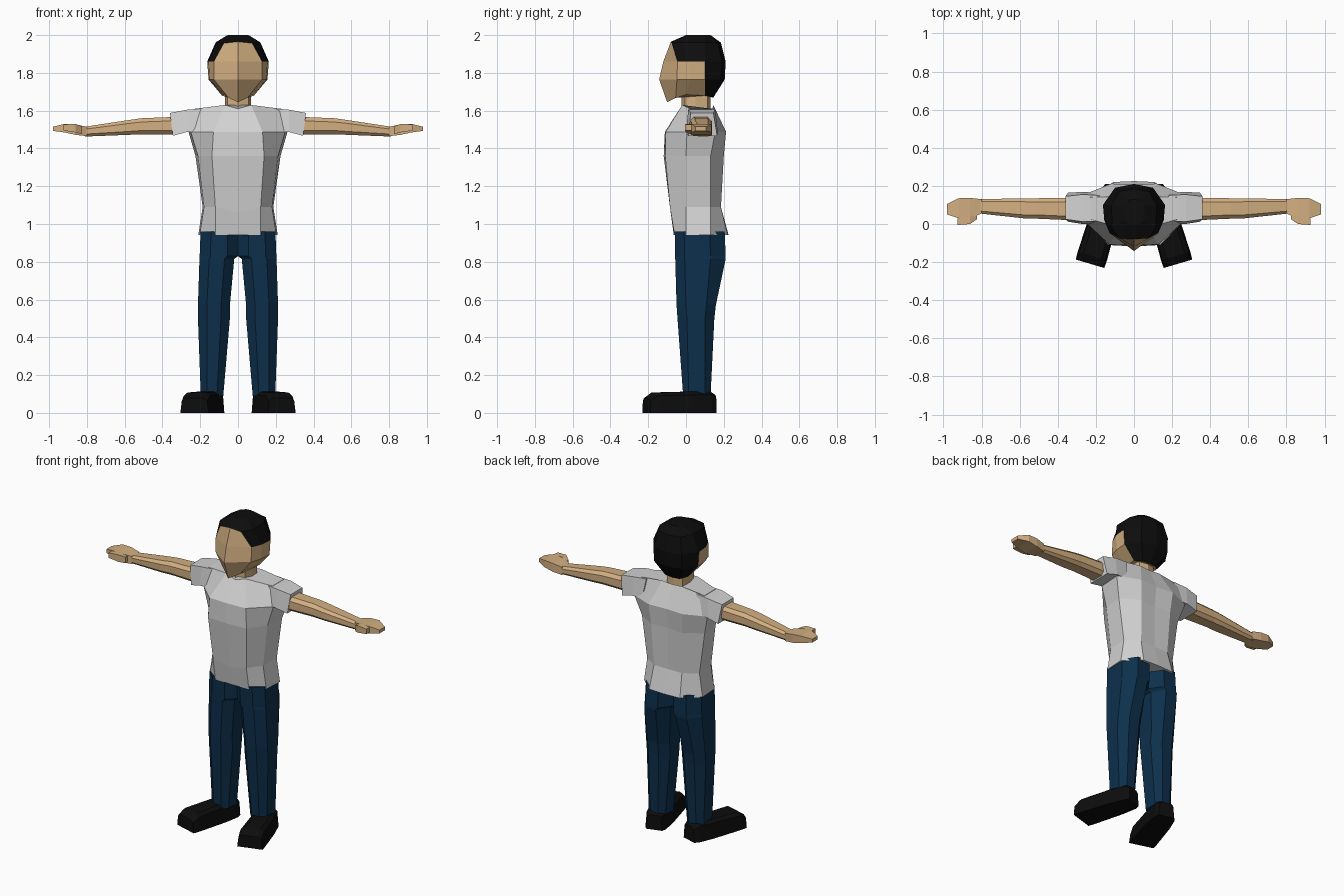
import bpy, bmesh, math
from mathutils import Vector

if "Cube" in bpy.data.objects:
    bpy.data.objects.remove(bpy.data.objects["Cube"])


def material(name, rgb):
    m = bpy.data.materials.new(name)
    m.diffuse_color = (*rgb, 1)
    m.use_nodes = True
    m.node_tree.nodes["Principled BSDF"].inputs["Base Color"].default_value = m.diffuse_color
    return m


SKIN = material("skin", (0.65, 0.43, 0.22))
HAIR = material("black", (0.004, 0.004, 0.004))
SHIRT = material("light_grey", (0.65, 0.65, 0.65))
DENIM = material("dark_blue", (0.004, 0.029, 0.072))


def loft(name, rings, mats, rule=None):
    """Skin a list of equal rings, cap both ends, colour faces by rule."""
    bm = bmesh.new()
    vs = [[bm.verts.new(p) for p in r] for r in rings]
    n = len(vs[0])
    for a, b in zip(vs, vs[1:]):
        for i in range(n):
            j = (i + 1) % n
            bm.faces.new((a[i], a[j], b[j], b[i]))
    bm.faces.new(vs[0])
    bm.faces.new(vs[-1])
    bmesh.ops.recalc_face_normals(bm, faces=bm.faces)
    if rule:
        for f in bm.faces:
            f.material_index = rule(f.calc_center_median())
    me = bpy.data.meshes.new(name)
    bm.to_mesh(me)
    bm.free()
    for m in mats:
        me.materials.append(m)
    ob = bpy.data.objects.new(name, me)
    bpy.context.collection.objects.link(ob)
    return ob


def full(half, z=None):
    """Complete a half ring that runs from front centre to back centre."""
    pts = [p if len(p) == 3 else (*p, z) for p in half]
    return pts + [(-x, y, h) for x, y, h in pts[-2:0:-1]]


def pair(name, rings, mat):
    """Left and right copies of a limb part."""
    for side, s in (("left", 1), ("right", -1)):
        loft(f"{side}_{name}", [[(s * x, y, z) for x, y, z in r] for r in rings], [mat])


# Head: face in front, hair over the top and back
head = [
    full([(0, 0, 2), (.03, 0, 2), (.055, .02, 2), (.055, .10, 2), (.03, .125, 2), (0, .13, 2)]),
    full([(0, -.08, 1.965), (.075, -.075, 1.957), (.115, -.02, 1.962), (.118, .10, 1.962),
          (.08, .17, 1.96), (0, .185, 1.96)]),
    full([(0, -.12), (.128, -.045), (.156, .02), (.163, .10), (.10, .19), (0, .21)], 1.86),
    full([(0, -.142), (.128, -.048), (.15, .02), (.156, .10), (.10, .185), (0, .205)], 1.765),
    full([(0, -.10, 1.645), (.05, -.055, 1.668), (.075, 0, 1.685), (.085, .10, 1.68),
          (.05, .14, 1.67), (0, .145, 1.67)]),
]


def is_hair(c):
    if c.z > 1.97:
        return 1
    return int(c.y > (-.06 if c.z > 1.86 else .105))


loft("head", head, [SKIN, HAIR], is_hair)

# Neck
loft("neck", [full([(0, -.025), (.055, -.005), (.068, .05), (.055, .115), (0, .13)], z)
              for z in (1.58, 1.72)], [SKIN])

# Shirt body
loft("shirt", [
    full([(0, -.065), (.12, -.06), (.203, 0), (.21, .13), (.11, .22), (0, .225)], .943),
    full([(0, -.08, 1.06), (.12, -.085, 1.09), (.18, 0, 1.09), (.187, .13, 1.09),
          (.10, .185, 1.09), (0, .185, 1.09)]),
    full([(0, -.118), (.138, -.11), (.212, 0), (.225, .13), (.11, .20), (0, .19)], 1.36),
    full([(0, -.112), (.13, -.107), (.25, .005), (.262, .155), (.12, .212), (0, .205)], 1.488),
    full([(0, -.03, 1.61), (.07, -.02, 1.63), (.23, .025, 1.61), (.23, .14, 1.61),
          (.07, .145, 1.63), (0, .145, 1.625)]),
], [SHIRT])


def box_ring(x, y0, y1, z0, z1, c=0.0):
    """Chamfered rectangle across the arm direction."""
    if not c:
        return [(x, y0, z0), (x, y1, z0), (x, y1, z1), (x, y0, z1)]
    return [(x, y0 + c, z0), (x, y1 - c, z0), (x, y1, z0 + c), (x, y1, z1 - c),
            (x, y1 - c, z1), (x, y0 + c, z1), (x, y0, z1 - c), (x, y0, z0 + c)]


# Sleeves, slanting outward to the hem
pair("sleeve", [
    [(.18, 0, 1.49), (.20, .165, 1.49), (.18, .15, 1.612), (.18, .015, 1.612)],
    [(.27, 0, 1.487), (.27, .168, 1.487), (.27, .155, 1.605), (.27, .012, 1.605)],
    [(.345, .012, 1.467), (.345, .165, 1.467), (.36, .145, 1.588), (.36, .025, 1.588)],
], SHIRT)

# Arms, hands and thumbs
pair("arm", [
    box_ring(.33, .02, .137, 1.475, 1.567, .02),
    box_ring(.51, .028, .135, 1.475, 1.56, .02),
    box_ring(.58, .03, .135, 1.472, 1.55, .018),
    box_ring(.81, .055, .13, 1.463, 1.515, .013),
], SKIN)
pair("hand", [
    box_ring(.80, .055, .13, 1.465, 1.515),
    box_ring(.86, .03, .137, 1.472, 1.527),
    box_ring(.92, .03, .135, 1.485, 1.53),
    box_ring(.98, .05, .105, 1.493, 1.515),
], SKIN)
pair("thumb", [
    box_ring(.825, .025, .065, 1.475, 1.515),
    box_ring(.86, 0, .04, 1.485, 1.53),
    box_ring(.925, -.005, .028, 1.495, 1.527),
], SKIN)


def leg_ring(z, x0, x1, y0, y1, a, b):
    """Eight-sided leg section; a and b are the front and back corner depths."""
    w = (x1 - x0) * .28
    return [(x0 + w, y0, z), (x1 - w, y0, z), (x1, y0 + a, z), (x1, y1 - b, z),
            (x1 - w, y1, z), (x0 + w, y1, z), (x0, y1 - b, z), (x0, y0 + a, z)]


# Trouser legs meeting at the hip
pair("trouser_leg", [
    leg_ring(.09, .078, .197, -.015, .13, .03, .03),
    leg_ring(.50, .043, .212, -.045, .15, .05, .05),
    leg_ring(.57, .043, .212, -.05, .158, .05, .05),
    leg_ring(.815, .02, .204, -.057, .21, .05, .08),
    leg_ring(.83, 0, .203, -.057, .21, .05, .08),
    leg_ring(.96, 0, .198, -.06, .205, .05, .08),
], DENIM)

# Shoes, turned outward: (distance from heel, half width, top height, chamfer)
heel = Vector((.125, .148, 0))
ang = math.radians(16.5)
fwd = Vector((math.sin(ang), -math.cos(ang), 0))
across = Vector((math.cos(ang), math.sin(ang), 0))
up = Vector((0, 0, 1))
shoe = []
for d, w, h, c in ((0, .05, .095, .012), (.03, .064, .112, .015), (.13, .075, .113, .017),
                   (.33, .08, .108, .018), (.372, .078, .078, .016)):
    section = ((-w, 0), (w, 0), (w - .008, h - c), (w - .012 - c, h),
               (-w + .012 + c, h), (-w + .008, h - c))
    shoe.append([heel + fwd * d + across * u + up * v for u, v in section])
pair("shoe", shoe, HAIR)
